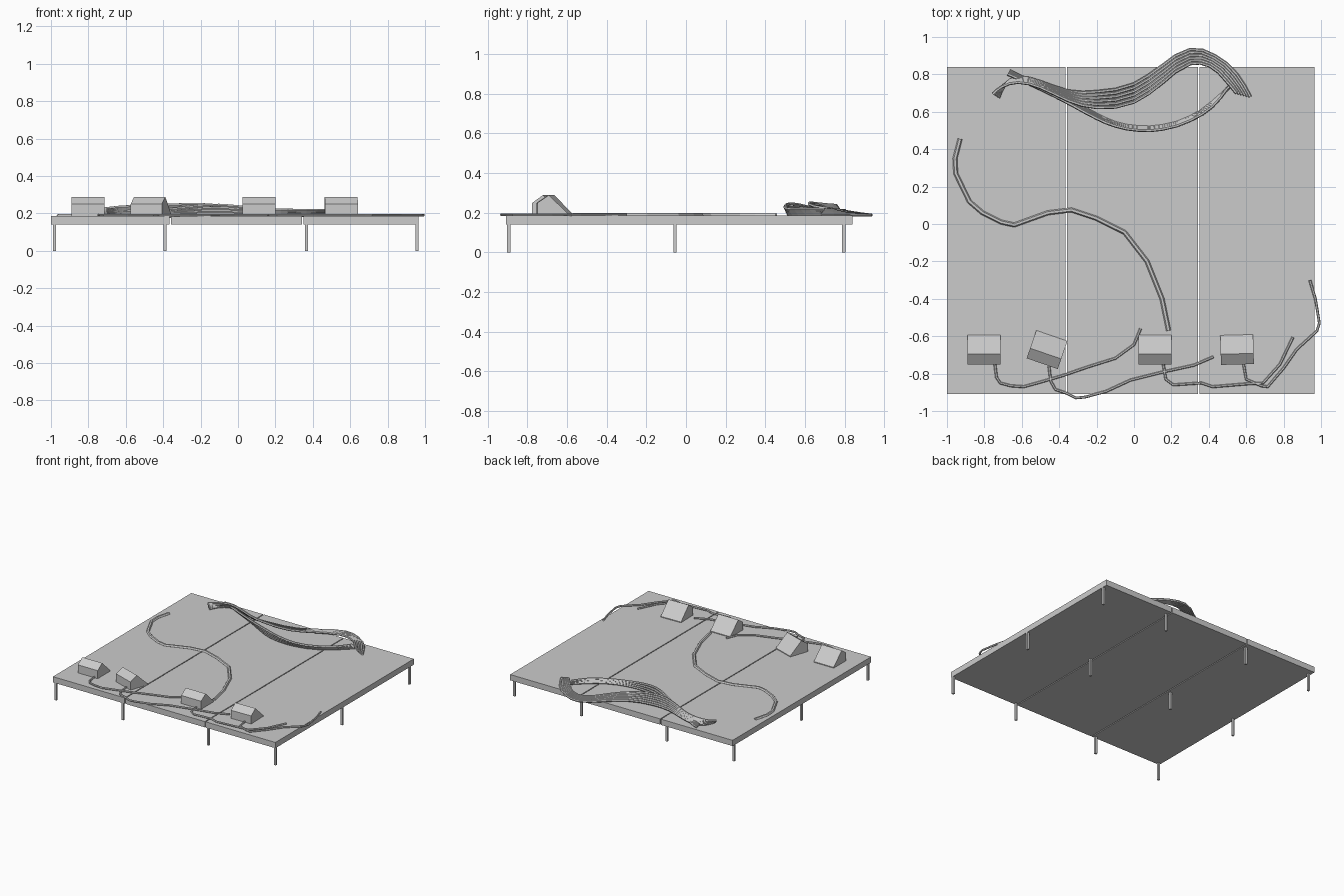
import bpy, math

TOP = 0.186  # deck surface height


def mesh_object(name, verts, faces):
    me = bpy.data.meshes.new(name)
    me.from_pydata(verts, [], faces)
    ob = bpy.data.objects.new(name, me)
    bpy.context.collection.objects.link(ob)
    return ob


def prism_x(name, profile, x0, x1):
    """Extrude a (y, z) profile along x."""
    n = len(profile)
    verts = [(x, y, z) for x in (x0, x1) for y, z in profile]
    faces = [tuple(range(n))[::-1], tuple(range(n, 2 * n))]
    faces += [(i, (i + 1) % n, (i + 1) % n + n, i + n) for i in range(n)]
    return mesh_object(name, verts, faces)


def box(name, x0, x1, y0, y1, z0, z1):
    return prism_x(name, [(y0, z0), (y1, z0), (y1, z1), (y0, z1)], x0, x1)


def cable(name, pts, radius, steps=1):
    """Faceted tube through points, turned into a mesh."""
    cu = bpy.data.curves.new(name, 'CURVE')
    cu.dimensions = '3D'
    cu.bevel_depth = radius
    cu.bevel_resolution = 1
    cu.use_fill_caps = True
    cu.resolution_u = steps
    sp = cu.splines.new('BEZIER')
    sp.use_smooth = False
    sp.bezier_points.add(len(pts) - 1)
    for bp, p in zip(sp.bezier_points, pts):
        bp.co = p
        bp.handle_left_type = bp.handle_right_type = 'AUTO'
    ob = bpy.data.objects.new(name, cu)
    bpy.context.collection.objects.link(ob)
    bpy.ops.object.select_all(action='DESELECT')
    ob.select_set(True)
    bpy.context.view_layer.objects.active = ob
    bpy.ops.object.convert(target='MESH')


# Deck panels with narrow gaps
for i, (a, b) in enumerate([(-1.0, -0.366), (-0.359, 0.342), (0.349, 0.966)]):
    box(f"deck_panel_{i + 1}", a, b, -0.908, 0.84, 0.14, TOP)

# Legs
for i, x in enumerate((-0.981, -0.389, 0.365, 0.958)):
    for j, y in enumerate((-0.894, -0.055, 0.795)):
        box(f"leg_{i + 1}_{j + 1}", x - .008, x + .008, y - .008, y + .008, 0, 0.141)

# Wedge floor speakers
wedge = [(-0.079, 0), (0.079, 0), (0.079, 0.006), (-0.022, 0.103), (-0.079, 0.064)]
for i, (x, y, ang) in enumerate([(-0.802, -0.672, 0), (-0.465, -0.672, -19),
                                 (0.112, -0.672, 0), (0.551, -0.672, 1.5)]):
    w = prism_x(f"floor_speaker_{i + 1}", wedge, -0.088, 0.088)
    w.location = (x, y, TOP)
    w.rotation_euler.z = math.radians(ang)

# Speaker cables
speaker_paths = [
    [(-.745, -.74), (-.735, -.82), (-.715, -.85), (-.66, -.865), (-.59, -.87), (-.5, -.845),
     (-.38, -.81), (-.25, -.765), (-.1, -.718), (0, -.645), (.035, -.56)],
    [(-.455, -.76), (-.445, -.84), (-.42, -.885), (-.36, -.905), (-.31, -.93), (-.26, -.925),
     (-.15, -.895), (-.02, -.835), (.16, -.79), (.32, -.755), (.425, -.71)],
    [(.155, -.74), (.17, -.83), (.21, -.86), (.36, -.85), (.42, -.87), (.6, -.855),
     (.69, -.85), (.78, -.75), (.85, -.605)],
    [(.585, -.745), (.6, -.83), (.68, -.865), (.715, -.87), (.8, -.77), (.87, -.67),
     (.978, -.572), (.991, -.53), (.97, -.4), (.94, -.3)],
]
for i, path in enumerate(speaker_paths):
    cable(f"speaker_cable_{i + 1}", [(x, y, TOP + .005) for x, y in path], 0.0075)

# Long cable across the deck
long_path = [(-.93, .455), (-.957, .35), (-.953, .27), (-.88, .12), (-.81, .06), (-.71, .01),
             (-.64, -.005), (-.46, .06), (-.335, .075), (-.2, .03), (-.05, -.045),
             (.07, -.2), (.15, -.4), (.185, -.57)]
cable("long_cable", [(x, y, TOP + .001) for x, y in long_path], 0.0125)

# Rear bundles: x, y, z, then how far the strands spread in x, y, z
fan = [(-.74, .685, .21, .015, -.01, .013), (-.70, .738, .21, .008, .005, .015),
       (-.62, .77, .217, 0, .012, .018), (-.5, .745, .22, 0, .015, .018),
       (-.35, .685, .225, 0, .025, .02), (-.2, .665, .228, 0, .042, .02),
       (0, .70, .217, 0, .048, .014), (.15, .80, .205, 0, .046, .01),
       (.3, .895, .192, 0, .038, .004), (.42, .872, .193, .012, .028, .004),
       (.52, .785, .2, .03, .015, .01), (.585, .69, .203, .037, -.01, .012)]
stack = [(-.67, .81, .203, .005, .008, .008), (-.5, .73, .205, 0, .008, .008),
         (-.33, .645, .21, 0, .01, .014), (-.2, .575, .217, 0, .01, .023),
         (-.1, .532, .219, 0, .008, .025), (.02, .51, .214, 0, .008, .02),
         (.15, .515, .207, 0, .008, .014), (.3, .562, .205, 0, .008, .012),
         (.42, .64, .205, 0, .01, .012), (.51, .735, .205, .01, .008, .012)]
for name, rows, count in (("fanned_cable", fan, 6), ("stacked_cable", stack, 4)):
    for i in range(count):
        k = 2 * i / (count - 1) - 1
        cable(f"{name}_{i + 1}", [(x + k * a, y + k * b, z - k * c)
                                  for x, y, z, a, b, c in rows], 0.009, 2)
